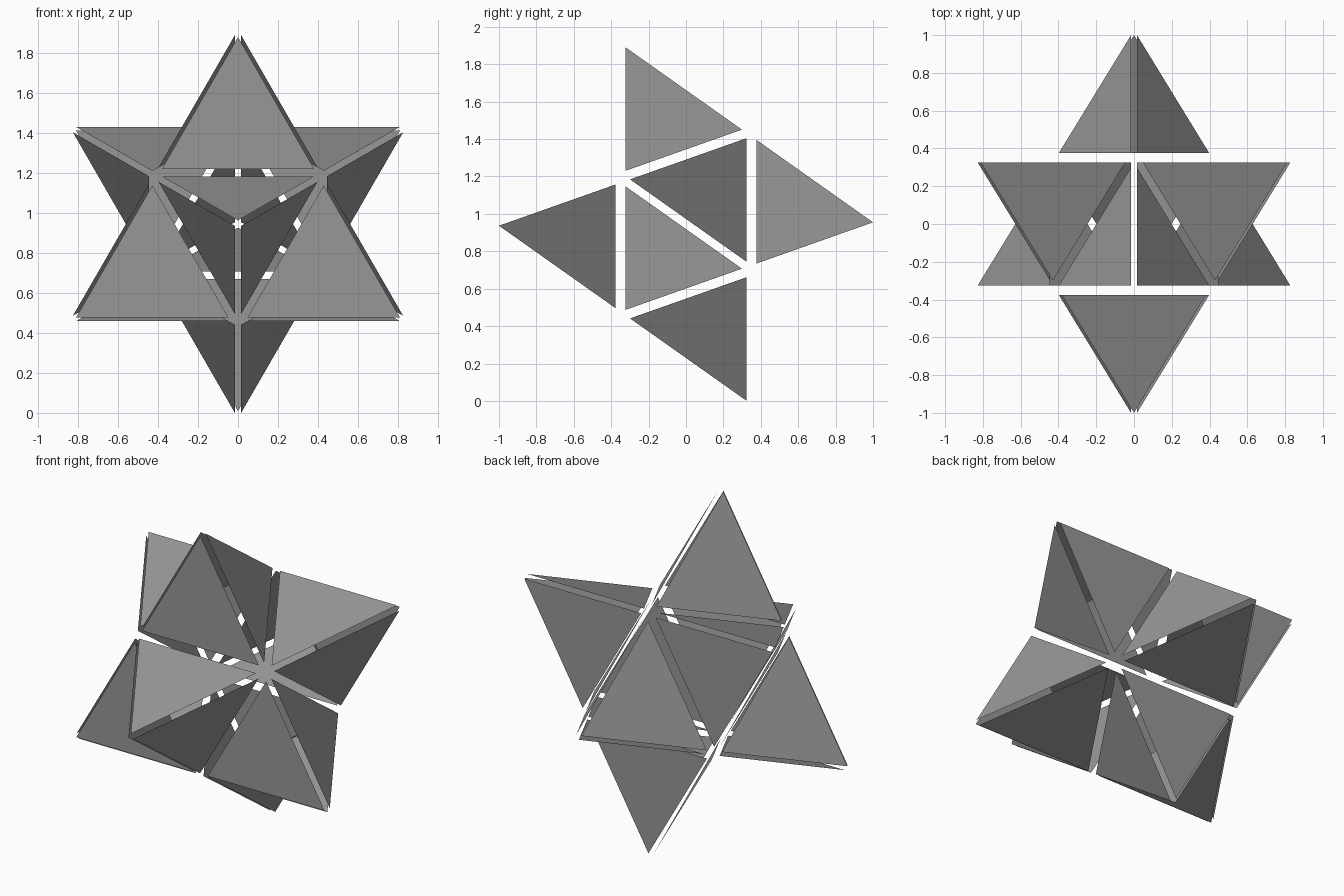
import bpy
import bmesh
from math import sqrt
from mathutils import Vector

if "Cube" in bpy.data.objects:
    bpy.data.objects.remove(bpy.data.objects["Cube"])

R = 1.0514      # distance from centre to an ideal star tip
PLATE = 0.89    # plate size relative to its full star facet (leaves the gaps)

# Dark grey plate colour
grey = bpy.data.materials.new("dark_grey")
grey.diffuse_color = (0.31, 0.31, 0.31, 1)
grey.use_nodes = True
grey.node_tree.nodes["Principled BSDF"].inputs["Base Color"].default_value = grey.diffuse_color

# Three perpendicular axes of the hidden core octahedron (one star tip faces -y)
k = R / sqrt(3)
axes = [Vector((1 / sqrt(2), -1 / sqrt(3), 1 / sqrt(6))) * k,
        Vector((-1 / sqrt(2), -1 / sqrt(3), 1 / sqrt(6))) * k,
        Vector((0, -1 / sqrt(3), -2 / sqrt(6))) * k]


def spike_plates(signs):
    """Three separate thin triangles forming one open star spike."""
    corners = [a * s for a, s in zip(axes, signs)]
    tip = sum(corners, Vector((0, 0, 0)))
    plates = []
    for i in range(3):
        tri = [tip, corners[i], corners[(i + 1) % 3]]
        mid = sum(tri, Vector((0, 0, 0))) / 3
        tri = [mid + (v - mid) * PLATE for v in tri]
        if (tri[1] - tri[0]).cross(tri[2] - tri[0]).dot(mid) < 0:
            tri.reverse()               # face outward
        plates.append(tri)
    return plates


spikes = [spike_plates((a, b, c))
          for a in (1, -1) for b in (1, -1) for c in (1, -1)]
lift = Vector((0, 0, -min(v.z for s in spikes for t in s for v in t)))

# Eight star spikes standing on the ground
for n, plates in enumerate(spikes, 1):
    bm = bmesh.new()
    for tri in plates:
        bm.faces.new([bm.verts.new(v + lift) for v in tri])
    mesh = bpy.data.meshes.new(f"star_spike_{n}")
    bm.to_mesh(mesh)
    bm.free()
    mesh.materials.append(grey)
    bpy.context.collection.objects.link(
        bpy.data.objects.new(f"star_spike_{n}", mesh))
